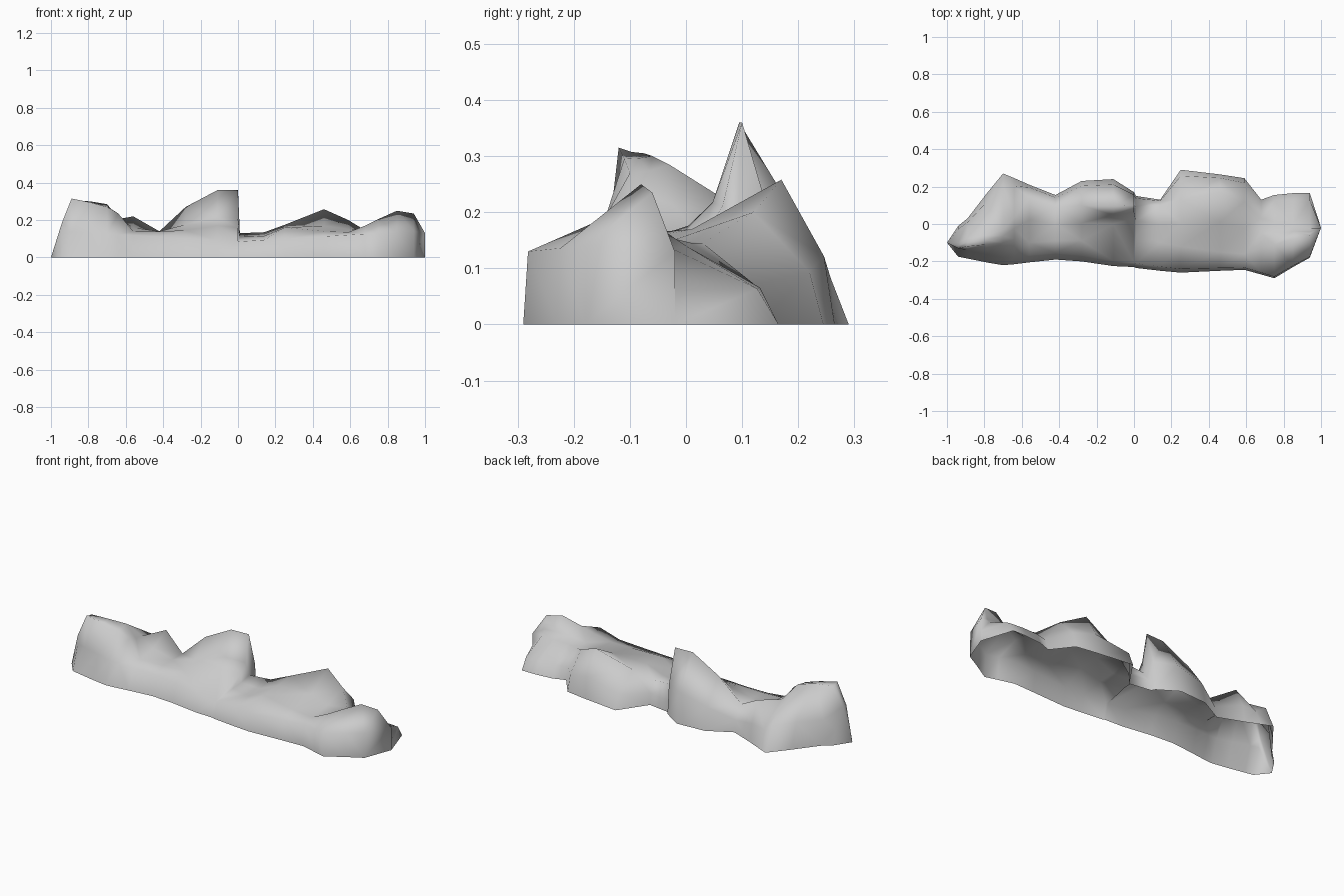
import bpy
import bmesh

default_cube = bpy.data.objects.get("Cube")
if default_cube:
    bpy.data.objects.remove(default_cube, do_unlink=True)


def flat_material(name, color):
    """Create a plain matte material."""
    material = bpy.data.materials.new(name)
    material.use_nodes = True
    material.diffuse_color = color
    shader = material.node_tree.nodes["Principled BSDF"]
    shader.inputs["Base Color"].default_value = color
    shader.inputs["Roughness"].default_value = 0.9
    return material


# Stations along the ridge:
# x, front y, front crest y and z, rear crest y and z, back y
STATIONS = [
    (-1, -.1, -.1, 0, -.1, 0, -.1),
    (-.94, -.175, -.13, .19, -.1, .19, -.01),
    (-.89, -.185, -.12, .315, -.075, .305, .03),
    (-.79, -.205, -.11, .295, -.06, .3, .16),
    (-.7, -.22, -.1, .27, -.03, .285, .27),
    (-.64, -.215, -.08, .235, .035, .205, .245),
    (-.56, -.205, -.1, .14, .14, .22, .21),
    (-.42, -.19, -.09, .14, .09, .14, .155),
    (-.28, -.2, -.09, .145, .1, .27, .23),
    (-.11, -.225, 0, .17, .095, .36, .24),
    (0, -.23, .03, .16, .1, .36, .17),
    (.01, -.235, -.06, .11, .09, .13, .15),
    (.14, -.25, -.1, .115, .1, .135, .13),
    (.25, -.26, -.12, .16, .13, .175, .29),
    (.46, -.25, -.15, .14, .17, .258, .265),
    (.59, -.245, -.16, .135, .12, .2, .245),
    (.68, -.27, -.13, .17, .03, .145, .13),
    (.75, -.29, -.11, .205, .01, .145, .155),
    (.85, -.23, -.08, .25, 0, .14, .165),
    (.94, -.18, -.06, .235, -.025, .135, .165),
    (1, -.02, -.02, .13, -.02, .13, -.02),
]


def cross_section(mesh, station):
    """Return one rib running from the front foot over both crests to the back foot."""
    x, front, mid_y, mid_z, crest_y, crest_z, back = station
    wall_lean = 0.025 - 0.022 * x
    wall_top = 0.085 + 0.06 * abs(x)
    groove_z = 0.75 * min(mid_z, crest_z) + 0.25 * max(mid_z, crest_z)
    points = [
        (front, 0),
        (min(front + wall_lean, mid_y), min(wall_top, mid_z)),
        (mid_y, mid_z),
        ((mid_y + crest_y) / 2, groove_z),
        (crest_y, crest_z),
        (crest_y + (back - crest_y) * 0.8, crest_z * 0.47),
        (back, 0),
    ]
    return [mesh.verts.new((x, y, z)) for y, z in points]


# Rock ridge: an open-bottomed shell lofted through the ribs
shell = bmesh.new()
ribs = [cross_section(shell, station) for station in STATIONS]
for left, right in zip(ribs, ribs[1:]):
    for i in range(len(left) - 1):
        shell.faces.new((left[i], right[i], right[i + 1], left[i + 1]))

# Weld the pinched ends, then split the quads along their shorter diagonals
bmesh.ops.remove_doubles(shell, verts=shell.verts[:], dist=0.0001)
bmesh.ops.triangulate(shell, faces=shell.faces[:], quad_method='SHORT_EDGE')
bmesh.ops.recalc_face_normals(shell, faces=shell.faces[:])

# Make sure the outside of the open shell faces up
if sum(face.normal.z * face.calc_area() for face in shell.faces) < 0:
    bmesh.ops.reverse_faces(shell, faces=shell.faces[:])
for face in shell.faces:
    face.smooth = True

rock_data = bpy.data.meshes.new("rock_ridge")
shell.to_mesh(rock_data)
shell.free()
rock_data.materials.append(flat_material("stone grey", (0.6, 0.6, 0.6, 1)))
rock_ridge = bpy.data.objects.new("rock_ridge", rock_data)
bpy.context.collection.objects.link(rock_ridge)
